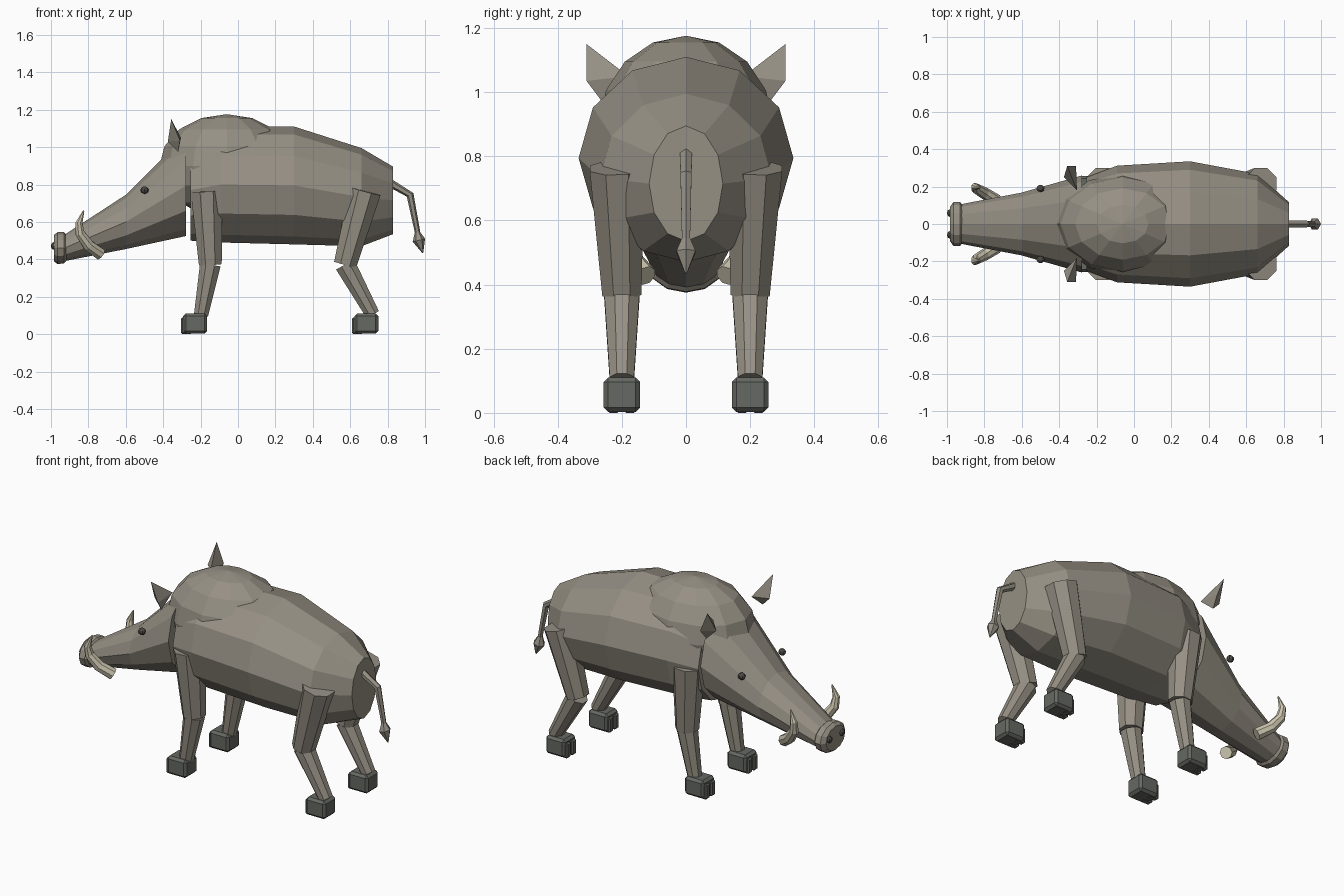
import bpy, bmesh, math
from mathutils import Vector

if "Cube" in bpy.data.objects:
    bpy.data.objects.remove(bpy.data.objects["Cube"])


def material(name, rgb):
    m = bpy.data.materials.new(name)
    m.diffuse_color = (*rgb, 1)
    m.use_nodes = True
    m.node_tree.nodes["Principled BSDF"].inputs["Base Color"].default_value = m.diffuse_color
    return m


HIDE = material("hide_grey_brown", (0.305, 0.279, 0.231))
HOOF = material("hoof_dark_grey", (0.13, 0.138, 0.122))
IVORY = material("tusk_ivory", (0.61, 0.565, 0.43))
DARK = material("dark_brown", (0.075, 0.068, 0.06))


def finish(bm, name, mat):
    bmesh.ops.recalc_face_normals(bm, faces=bm.faces)
    me = bpy.data.meshes.new(name)
    bm.to_mesh(me)
    bm.free()
    me.materials.append(mat)
    ob = bpy.data.objects.new(name, me)
    bpy.context.collection.objects.link(ob)
    return ob


def bridge(name, rings, mat):
    """Skin a list of point rings and cap both ends."""
    bm = bmesh.new()
    vs = [[bm.verts.new(p) for p in r] for r in rings]
    n = len(vs[0])
    for a, b in zip(vs, vs[1:]):
        for i in range(n):
            j = (i + 1) % n
            bm.faces.new((a[i], a[j], b[j], b[i]))
    bm.faces.new(vs[0])
    bm.faces.new(vs[-1])
    return finish(bm, name, mat)


def barrel(name, stations, mat, n=12):
    """Stations along x: (x, bottom z, top z, half width)."""
    rings = []
    for x, lo, hi, w in stations:
        rings.append([(x, w * math.cos(i * math.tau / n),
                       (lo + hi) / 2 + (hi - lo) / 2 * math.sin(i * math.tau / n))
                      for i in range(n)])
    return bridge(name, rings, mat)


def tube(name, pts, radii, mat, n=8):
    """Tapered tube through points, with mitred joints."""
    pts = [Vector(p) for p in pts]
    rings = []
    for k, p in enumerate(pts):
        d = (pts[min(k + 1, len(pts) - 1)] - pts[max(k - 1, 0)]).normalized()
        u = (Vector((0, 1, 0)) - d * d.y).normalized()
        v = d.cross(u)
        rings.append([p + radii[k] * (u * math.cos((i + .5) * math.tau / n)
                                      + v * math.sin((i + .5) * math.tau / n))
                      for i in range(n)])
    return bridge(name, rings, mat)


def ball(name, centre, radii, mat, seg=12, rings=8):
    bm = bmesh.new()
    bmesh.ops.create_uvsphere(bm, u_segments=seg, v_segments=rings, radius=1)
    bmesh.ops.scale(bm, vec=radii, verts=bm.verts)
    bmesh.ops.translate(bm, vec=centre, verts=bm.verts)
    return finish(bm, name, mat)


def block(name, lo, hi, bevel, mat):
    bm = bmesh.new()
    bmesh.ops.create_cube(bm, size=1)
    lo, hi = Vector(lo), Vector(hi)
    bmesh.ops.scale(bm, vec=hi - lo, verts=bm.verts)
    bmesh.ops.translate(bm, vec=(lo + hi) / 2, verts=bm.verts)
    bmesh.ops.bevel(bm, geom=bm.edges[:], offset=bevel, segments=1, affect='EDGES')
    return finish(bm, name, mat)


# Trunk, shoulder hump, head and snout
barrel("body", [(-0.255, 0.50, 1.04, 0.25), (-0.09, 0.49, 1.11, 0.312),
                (0.30, 0.48, 1.11, 0.335), (0.66, 0.47, 0.995, 0.268),
                (0.83, 0.535, 0.895, 0.115)], HIDE)
ball("shoulder_hump", (-0.06, 0, 0.90), (0.36, 0.27, 0.276), HIDE)
barrel("head", [(-0.277, 0.525, 1.065, 0.26), (-0.60, 0.455, 0.745, 0.168),
                (-0.93, 0.39, 0.53, 0.105)], HIDE)
barrel("snout", [(-0.915, 0.395, 0.53, 0.10), (-0.93, 0.378, 0.545, 0.118),
                 (-0.965, 0.375, 0.545, 0.118), (-0.985, 0.39, 0.53, 0.09)], HIDE)

# Tail with its tuft
tube("tail", [(0.81, 0, 0.81), (0.92, 0, 0.745), (0.965, 0, 0.52)],
     [0.022, 0.02, 0.014], HIDE, 6)
tube("tail_tuft", [(0.958, 0, 0.55), (0.967, 0, 0.502), (0.988, 0, 0.435)],
     [0.012, 0.034, 0.003], HIDE, 6)

for side, s in (("left", -1), ("right", 1)):
    # Ears: pointed hulls leaning outward
    bm = bmesh.new()
    for p in ((-0.357, 0.31, 1.15), (-0.31, 0.31, 1.035), (-0.32, 0.265, 0.975),
              (-0.305, 0.18, 1.05), (-0.375, 0.25, 1.03)):
        bm.verts.new((p[0], s * p[1], p[2]))
    bmesh.ops.convex_hull(bm, input=bm.verts)
    finish(bm, "ear_" + side, HIDE)

    # Face details
    ball("eye_" + side, (-0.50, s * 0.19, 0.77), (0.022, 0.02, 0.02), DARK, 8, 6)
    ball("nostril_" + side, (-0.985, s * 0.058, 0.472), (0.015, 0.02, 0.02), DARK, 8, 6)
    tube("tusk_" + side,
         [(-0.735, s * 0.125, 0.428), (-0.80, s * 0.165, 0.475),
          (-0.845, s * 0.19, 0.54), (-0.85, s * 0.20, 0.595), (-0.825, s * 0.195, 0.66)],
         [0.034, 0.032, 0.027, 0.02, 0.004], IVORY)

    # Legs: hip, knee and ankle as (x, z), and the hoof's front x
    for end, hip, knee, ankle, toe in (
            ("front", (-0.168, 0.765), (-0.148, 0.372), (-0.198, 0.10), -0.305),
            ("rear", (0.68, 0.765), (0.573, 0.372), (0.72, 0.105), 0.61)):
        tag = end + "_" + side
        y = s * 0.20
        tube("upper_leg_" + tag, [(hip[0], s * 0.215, hip[1]), (knee[0], y, knee[1])],
             [0.092, 0.066], HIDE)
        tube("lower_leg_" + tag, [(knee[0], y, knee[1]), (ankle[0], y, ankle[1])],
             [0.06, 0.041], HIDE)
        block("hoof_" + tag, (toe + 0.012, y - 0.057, 0.003),
              (toe + 0.14, y + 0.057, 0.11), 0.014, HOOF)
        # Cloven toes
        for k in (-1, 1):
            block("toe_" + tag, (toe, y + k * 0.026 - 0.02, 0.0),
                  (toe + 0.06, y + k * 0.026 + 0.02, 0.09), 0.008, HOOF)
